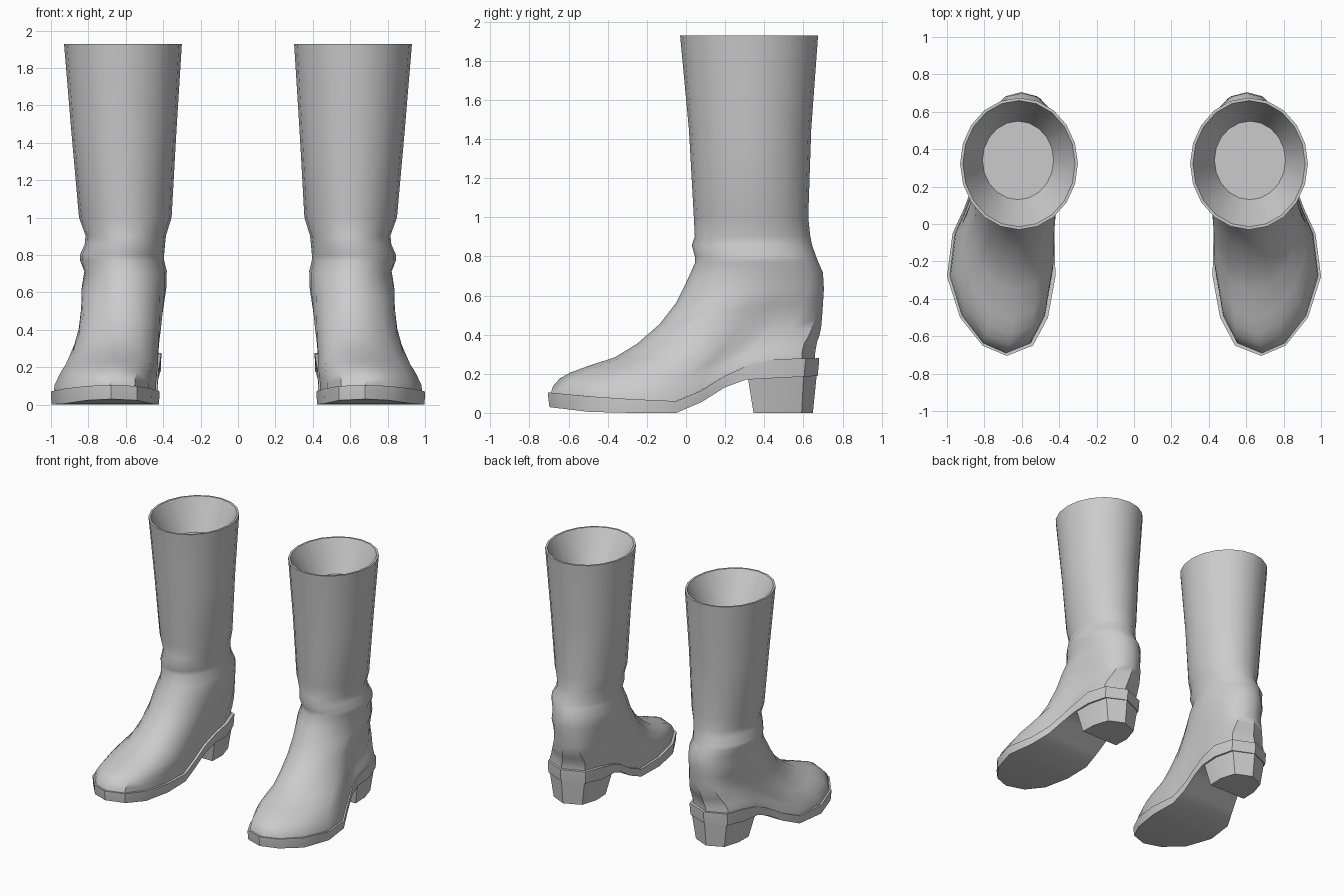
import bpy, bmesh, math

if "Cube" in bpy.data.objects:
    bpy.data.objects.remove(bpy.data.objects["Cube"])

grey = bpy.data.materials.new("grey leather")
grey.use_nodes = True
GREY = (0.6, 0.6, 0.6, 1)
grey.diffuse_color = GREY
grey.node_tree.nodes["Principled BSDF"].inputs["Base Color"].default_value = GREY

# Sole outline rows, toe to heel: y, inner x, outer x
ROWS = [(-.65, .54, .81), (-.50, .46, .93), (-.28, .42, 1.0), (-.05, .425, .97),
        (.08, .43, .91), (.20, .425, .865), (.31, .415, .845), (.46, .41, .84), (.61, .46, .79)]
OUTLINE = ([(.68, -.705)] + [(r[2], r[0]) for r in ROWS] + [(.63, .68)]
           + [(r[1], r[0]) for r in reversed(ROWS)])
N = len(OUTLINE)

# Side curves of the sole: y, z
TOP = [(-.71, .105), (-.5, .085), (-.2, .065), (-.05, .06), (.08, .115),
       (.2, .19), (.31, .24), (.46, .275), (.7, .28)]
UNDER = [(-.71, .03), (-.5, .005), (-.4, 0), (-.05, 0), (.08, .055), (.2, .13),
         (.31, .17), (.7, .19)]

# Upper, bottom to top: height share, front y, back y, inner x, outer x, roundness
UPPER = [(0, -.69, .66, .43, .985, 0), (.05, -.68, .66, .43, .98, 0),
         (.11, -.645, .665, .425, .96, 0), (.16, -.59, .67, .42, .945, .05),
         (.21, -.51, .68, .415, .925, .12), (.29, -.36, .69, .41, .895, .25),
         (.39, -.25, .695, .40, .87, .4), (.53, -.135, .70, .39, .855, .6),
         (.68, -.05, .705, .38, .85, .8), (.84, .01, .70, .38, .825, .95),
         (.95, .045, .675, .395, .845, 1), (1.0, .045, .665, .395, .845, 1),
         (1.07, .03, .645, .39, .82, 1), (1.13, .045, .635, .385, .815, 1),
         (1.25, .04, .625, .355, .85, 1), (1.81, .015, .64, .33, .89, 1),
         (2.41, -.03, .675, .30, .93, 1)]
ANKLE = .8


def curve(points, y):
    """Height on a side curve at y."""
    for (y0, z0), (y1, z1) in zip(points, points[1:]):
        if y <= y1:
            return z0 + (z1 - z0) * max(0, (y - y0) / (y1 - y0))
    return points[-1][1]


def shape(i, roundness):
    """Outline point in a unit box, between the sole shape and an ellipse."""
    t = 2 * math.pi * i / N - math.pi / 2
    x, y = OUTLINE[i]
    sx, sy = (x - .41) / .59, (y + .705) / 1.385
    ex, ey = .5 + .5 * math.cos(t), .5 + .5 * math.sin(t)
    return sx + (ex - sx) * roundness, sy + (ey - sy) * roundness


def upper_ring(share, front, back, inner, outer, roundness):
    ring = []
    for i in range(N):
        u, v = shape(i, roundness)
        y = front + (back - front) * v
        z = curve(TOP, y) * max(0, 1 - share) + ANKLE * share
        ring.append((inner + (outer - inner) * u, y, z))
    return ring


def sole_ring(side, drop, scale):
    """Sole outline shrunk about its middle, on a side curve."""
    return [(.68 + (x - .68) * scale, y * scale, curve(side, y) - drop) for x, y in OUTLINE]


def loft(name, rings, sign, strip_caps):
    """Skin the rings; cap each end with a face or with strips across."""
    bm = bmesh.new()
    loops = [[bm.verts.new((sign * x, y, z)) for x, y, z in r] for r in rings]
    n = len(loops[0])
    for a, b in zip(loops, loops[1:]):
        for i in range(n):
            j = (i + 1) % n
            bm.faces.new((a[i], a[j], b[j], b[i]))
    for loop, strips in zip((loops[0], loops[-1]), strip_caps):
        if not strips:
            bm.faces.new(loop)
            continue
        for i in range(n // 2):
            corners = [loop[i], loop[i + 1], loop[n - 1 - i], loop[(n - i) % n]]
            bm.faces.new(list(dict.fromkeys(corners)))
    bmesh.ops.recalc_face_normals(bm, faces=bm.faces)
    mesh = bpy.data.meshes.new(name)
    bm.to_mesh(mesh)
    bm.free()
    mesh.materials.append(grey)
    obj = bpy.data.objects.new(name, mesh)
    bpy.context.collection.objects.link(obj)
    bpy.ops.object.select_all(action='DESELECT')
    obj.select_set(True)
    bpy.context.view_layer.objects.active = obj
    bpy.ops.object.shade_smooth_by_angle(angle=math.radians(40))


# Upper with a rim and a shallow lining
upper = [upper_ring(*row) for row in UPPER]
upper += [upper_ring(2.41, -.015, .66, .315, .915, 1), upper_ring(2.11, .13, .55, .43, .81, 1)]

# Sole with a slightly tucked underside
sole = [sole_ring(TOP, 0, 1), sole_ring(TOP, .02, 1), sole_ring(UNDER, 0, .99)]

# Heel block from the rear part of the outline
rear = [p for p in OUTLINE if p[1] > .3]
heel_top = [(x, y, curve(TOP, y) - .02) for x, y in rear]
heel_top = [(.63 + (x - .63) * .985, y - .005 * (y > .4), z) for x, y, z in heel_top]
heel_bottom = [(.63 + (x - .63) * .76, .345 + (y - .31) * .82, 0) for x, y in rear]

for side, sign in (("left", 1), ("right", -1)):
    loft(side + "_upper", upper, sign, (True, False))
    loft(side + "_sole", sole, sign, (True, True))
    loft(side + "_heel", [heel_top, heel_bottom], sign, (False, False))
